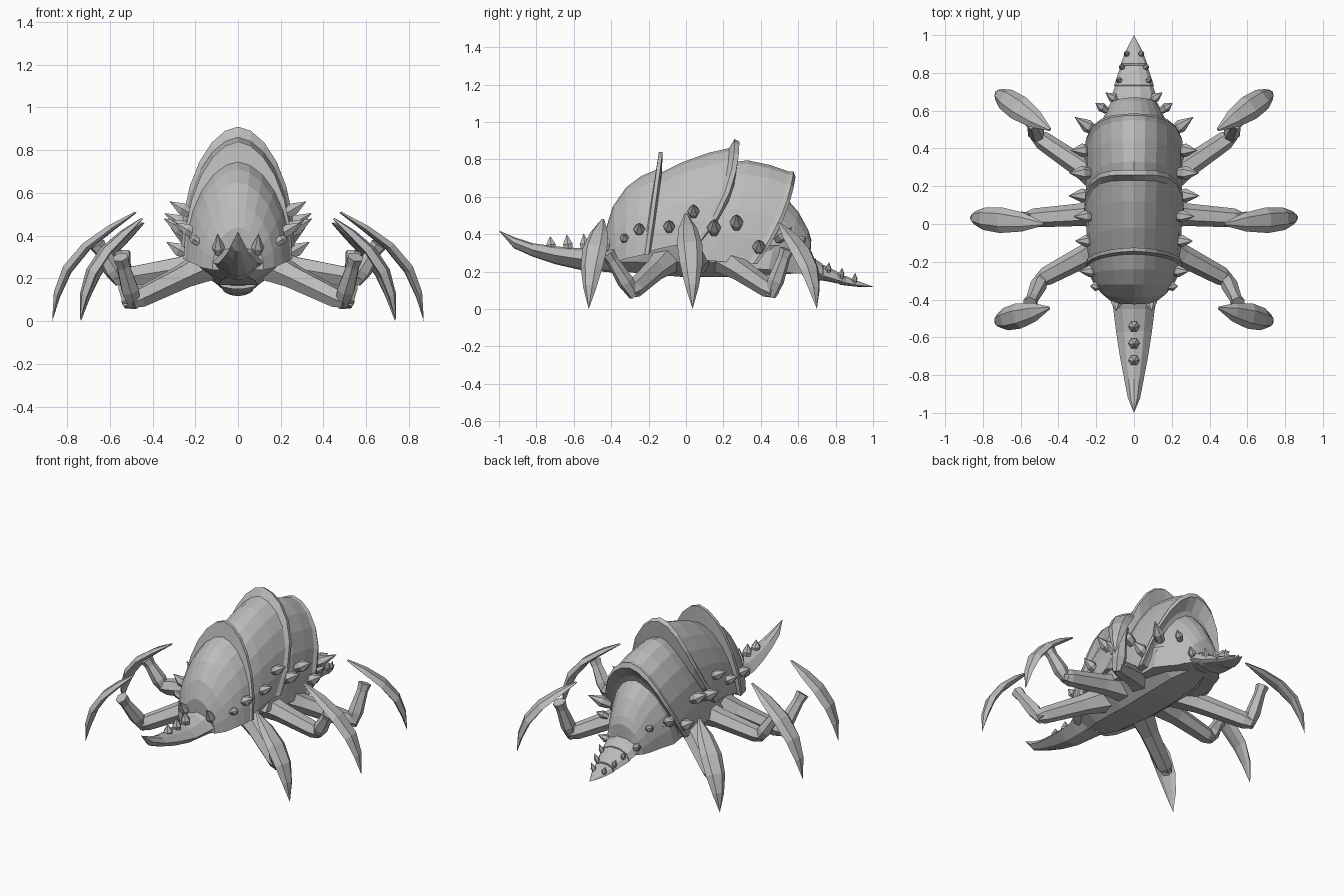
import bpy, bmesh, math
from mathutils import Vector

grey = bpy.data.materials.new("chitin_grey")
grey.diffuse_color = (0.5, 0.5, 0.5, 1)


def finish(name, bm):
    bmesh.ops.remove_doubles(bm, verts=bm.verts, dist=0.0005)
    bmesh.ops.recalc_face_normals(bm, faces=bm.faces)
    me = bpy.data.meshes.new(name)
    bm.to_mesh(me)
    bm.free()
    me.materials.append(grey)
    ob = bpy.data.objects.new(name, me)
    bpy.context.collection.objects.link(ob)
    return ob


def loft(bm, rings):
    """Skin closed rings of points and cap both ends."""
    vs = [[bm.verts.new(p) for p in r] for r in rings]
    n = len(vs[0])
    for a, b in zip(vs, vs[1:]):
        for i in range(n):
            j = (i + 1) % n
            bm.faces.new((a[i], a[j], b[j], b[i]))
    bm.faces.new(vs[0])
    bm.faces.new(vs[-1])


def tube(bm, pts, radii, sides=6):
    """Tapered round limb along a path."""
    pts = [Vector(p) for p in pts]
    rings = []
    for k, (p, r) in enumerate(zip(pts, radii)):
        d = pts[min(k + 1, len(pts) - 1)] - pts[max(k - 1, 0)]
        q = d.to_track_quat('Z', 'Y')
        rings.append([p + q @ Vector((r * math.cos(a), r * math.sin(a), 0))
                      for a in (math.tau * i / sides for i in range(sides))])
    loft(bm, rings)


def spike(bm, base, direction, length, r):
    b, d = Vector(base), Vector(direction).normalized()
    tube(bm, [b - d * 0.02, b + d * length * 0.3, b + d * length], [r * 0.7, r, 0.0002])


def arch(yt, zt, yb, zb, w, bow=0.0, n=12):
    """Leaning arch from one lower edge over the back to the other."""
    pts = []
    for i in range(n + 1):
        t = math.pi * i / n
        u, c = math.sin(t), math.cos(t)
        x = w * math.copysign(abs(c) ** 1.1, c)
        pts.append((x, yb + (yt - yb) * u + bow * u * (1 - u), zb + (zt - zb) * u))
    return pts


def shell(name, rings):
    bm = bmesh.new()
    loft(bm, [arch(*r) for r in rings])
    return finish(name, bm)


# Overlapping back shells, each ending in a raised rim
shell("front_shell", [
    (-0.425, 0.44, -0.41, 0.24, 0.12), (-0.39, 0.55, -0.37, 0.25, 0.17),
    (-0.32, 0.65, -0.32, 0.27, 0.21), (-0.24, 0.71, -0.27, 0.28, 0.235),
    (-0.16, 0.745, -0.23, 0.29, 0.247), (-0.145, 0.84, -0.22, 0.29, 0.255),
    (-0.125, 0.84, -0.20, 0.29, 0.255), (-0.13, 0.70, -0.19, 0.30, 0.24)])
shell("middle_shell", [
    (-0.15, 0.72, -0.22, 0.30, 0.235, 0.05), (-0.02, 0.785, -0.15, 0.32, 0.245, 0.1),
    (0.12, 0.835, -0.06, 0.34, 0.25, 0.17), (0.23, 0.86, 0.02, 0.35, 0.255, 0.22),
    (0.26, 0.91, 0.05, 0.35, 0.265, 0.22), (0.285, 0.895, 0.07, 0.35, 0.265, 0.22),
    (0.27, 0.78, 0.08, 0.36, 0.24, 0.2)])
shell("rear_shell", [
    (0.2, 0.78, -0.05, 0.27, 0.235, 0.2), (0.33, 0.795, 0.1, 0.26, 0.25, 0.2),
    (0.45, 0.77, 0.23, 0.25, 0.255, 0.18), (0.55, 0.735, 0.33, 0.24, 0.255, 0.15),
    (0.575, 0.735, 0.36, 0.24, 0.265, 0.15), (0.585, 0.705, 0.38, 0.24, 0.26, 0.14),
    (0.53, 0.63, 0.38, 0.25, 0.23, 0.12)])
shell("rump_shell", [
    (0.45, 0.64, 0.3, 0.22, 0.21), (0.53, 0.60, 0.44, 0.21, 0.22),
    (0.60, 0.52, 0.52, 0.20, 0.18), (0.655, 0.42, 0.58, 0.19, 0.15),
    (0.67, 0.37, 0.63, 0.19, 0.13), (0.665, 0.29, 0.66, 0.19, 0.10)])

# Faceted belly
bm = bmesh.new()
loft(bm, [[(s * w * k, y, z) for s, k, z in (
    (1, 0.7, 0.45), (1, 1, 0.34), (1, 0.85, 0.25), (1, 0.4, zb), (-1, 0.4, zb),
    (-1, 0.85, 0.25), (-1, 1, 0.34), (-1, 0.7, 0.45))]
    for y, w, zb in ((-0.4, 0.10, 0.21), (-0.25, 0.20, 0.19), (0, 0.235, 0.17),
                     (0.25, 0.24, 0.17), (0.45, 0.22, 0.18), (0.58, 0.14, 0.19))])
finish("belly", bm)

# Stepped tail
bm = bmesh.new()
for rows in (((0.62, 0.31, 0.18, 0.11), (0.69, 0.27, 0.17, 0.115), (0.73, 0.245, 0.155, 0.10)),
             ((0.70, 0.23, 0.15, 0.09), (0.735, 0.24, 0.15, 0.105), (0.84, 0.185, 0.13, 0.07)),
             ((0.82, 0.17, 0.13, 0.06), (0.85, 0.18, 0.125, 0.07),
              (0.92, 0.15, 0.118, 0.042), (1.0, 0.12, 0.118, 0.0002))):
    loft(bm, [[(w * math.cos(a), y, zb + (zt - zb) * (0.3 + (0.7 if math.sin(a) > 0 else 0.3) * math.sin(a)))
               for a in (math.tau * i / 10 for i in range(10))] for y, zt, zb, w in rows])
finish("tail", bm)

# Nose horn with ridge
bm = bmesh.new()
loft(bm, [[(0, y, zt), (w * 0.55, y, zt - (zt - zb) * 0.12), (w, y, zb + (zt - zb) * 0.5),
           (w * 0.45, y, zb + (zt - zb) * 0.1), (0, y, zb), (-w * 0.45, y, zb + (zt - zb) * 0.1),
           (-w, y, zb + (zt - zb) * 0.5), (-w * 0.55, y, zt - (zt - zb) * 0.12)]
          for y, zt, zb, w in ((-0.34, 0.38, 0.19, 0.13), (-0.45, 0.34, 0.20, 0.11),
                               (-0.57, 0.325, 0.21, 0.095), (-0.7, 0.335, 0.24, 0.075),
                               (-0.82, 0.352, 0.28, 0.052), (-0.92, 0.385, 0.325, 0.033),
                               (-1.0, 0.42, 0.418, 0.0002))])
finish("nose_horn", bm)

# Spikes on the horn, flanks and tail
bm = bmesh.new()
for y, h in ((-0.54, 0.08), (-0.63, 0.075), (-0.72, 0.065)):
    spike(bm, (0, y, 0.325), (0, -0.1, 1), h, 0.03)
finish("horn_spikes", bm)

bm = bmesh.new()
for s in (-1, 1):
    for x, y, z, l, r in ((0.195, -0.33, 0.375, 0.045, 0.025), (0.215, -0.25, 0.415, 0.09, 0.032),
                          (0.235, -0.09, 0.43, 0.09, 0.032), (0.235, 0.04, 0.51, 0.10, 0.033),
                          (0.245, 0.15, 0.42, 0.12, 0.038), (0.25, 0.27, 0.45, 0.11, 0.038),
                          (0.25, 0.39, 0.32, 0.10, 0.036), (0.22, 0.50, 0.38, 0.13, 0.035),
                          (0.16, 0.61, 0.36, 0.06, 0.025), (0.10, 0.66, 0.24, 0.07, 0.025)):
        spike(bm, (s * x, y, z), (s * 0.85, 0.6 if y > 0.45 else 0, 0.5), l, r)
    for y, x, z in ((0.76, 0.075, 0.205), (0.83, 0.06, 0.175), (0.90, 0.035, 0.148)):
        spike(bm, (s * x, y, z), (s * 0.4, 0.1, 1), 0.05, 0.016)
    spike(bm, (s * 0.09, -0.40, 0.32), (s * 0.05, -0.55, 0.8), 0.11, 0.03)
finish("flank_spikes", bm)

# Legs: hip, knee, ankle, then claw plane from top (x, y) to foot (x, y)
LEGS = {
    "front": ((0.13, -0.10, 0.27), (0.49, -0.29, 0.095), (0.55, -0.42, 0.30),
              (0.45, -0.445), (0.74, -0.52), 0.48),
    "middle": ((0.13, 0.06, 0.27), (0.56, 0.03, 0.20), (0.66, 0.0, 0.36),
               (0.48, 0.0), (0.87, 0.035), 0.51),
    "rear": ((0.13, 0.20, 0.27), (0.51, 0.46, 0.095), (0.54, 0.54, 0.32),
             (0.445, 0.50), (0.735, 0.70), 0.46),
}
# Claw profile: (reach, height, half width, half thickness) as fractions or units
CLAW = ((0, 1, 0.008, 0.006), (0.3, 0.86, 0.05, 0.02), (0.6, 0.69, 0.068, 0.026),
        (0.83, 0.48, 0.06, 0.028), (0.95, 0.25, 0.036, 0.022), (1, 0, 0.0002, 0.0002))
for name, (hip, knee, ankle, top, foot, h) in LEGS.items():
    bm = bmesh.new()
    hip, knee, ankle = Vector(hip), Vector(knee), Vector(ankle)
    tube(bm, [hip, hip.lerp(knee, 0.35), hip.lerp(knee, 0.93), knee + (knee - hip) * 0.05],
         [0.085, 0.06, 0.05, 0.03])
    tube(bm, [knee - (ankle - knee) * 0.12, knee.lerp(ankle, 0.25), knee.lerp(ankle, 0.8), ankle],
         [0.03, 0.045, 0.033, 0.04])
    a, b = Vector((*top, 0)), Vector((*foot, 0))
    out = (b - a).normalized()
    side = Vector((-out.y, out.x, 0))
    nrm = (out * 0.75 + Vector((0, 0, 0.66)))
    rings = []
    for f, k, w, t in CLAW:
        p = a.lerp(b, f) + Vector((0, 0, h * k))
        rings.append([p + side * w * i + nrm * t * j for i, j in (
            (1, -0.5), (0.5, 0.6), (-0.5, 0.6), (-1, -0.5), (-0.45, -1), (0.45, -1))])
    loft(bm, rings)
    ob = finish(name + "_legs", bm)
    mod = ob.modifiers.new("mirror", 'MIRROR')
    mod.use_axis[0] = True
